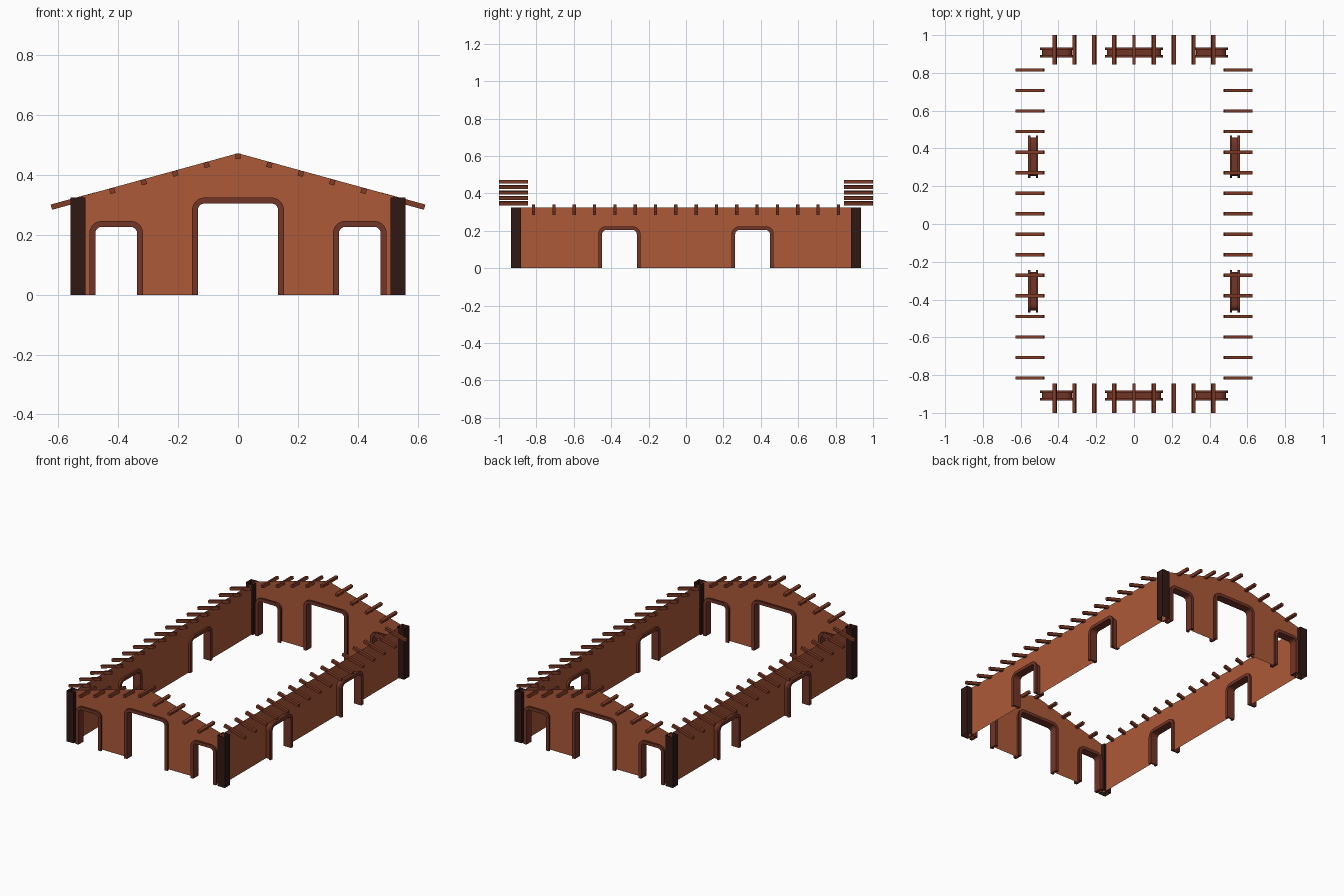
import bpy, bmesh, math
from mathutils import Vector, Matrix

if "Cube" in bpy.data.objects:
    bpy.data.objects.remove(bpy.data.objects["Cube"])


def material(name, rgb):
    m = bpy.data.materials.new(name)
    m.diffuse_color = (*rgb, 1)
    m.use_nodes = True
    m.node_tree.nodes["Principled BSDF"].inputs["Base Color"].default_value = m.diffuse_color
    return m


WALL = material("red_clay", (0.42, 0.10, 0.04))
FRAME = material("frame_wood", (0.17, 0.035, 0.02))
POST = material("dark_post", (0.03, 0.009, 0.007))
BEAM = material("beam_wood", (0.22, 0.045, 0.02))


def finish(bm, name, mat):
    bmesh.ops.recalc_face_normals(bm, faces=bm.faces)
    me = bpy.data.meshes.new(name)
    bm.to_mesh(me)
    bm.free()
    me.materials.append(mat)
    ob = bpy.data.objects.new(name, me)
    bpy.context.collection.objects.link(ob)
    return ob


def end_map(s):
    # u along x, w outward along y
    return lambda u, w, z: Vector((u, s * w, z))


def side_map(s):
    # u along y, w outward along x
    return lambda u, w, z: Vector((s * w, u, z))


def arch(c, half, top, r, n=5):
    """Doorway path with rounded upper corners, plus outward normals."""
    pts = [((c - half, 0), (-1, 0))]
    for cx, a0 in ((c - half + r, math.pi), (c + half - r, math.pi / 2)):
        for i in range(n + 1):
            a = a0 - math.pi / 2 * i / n
            d = (math.cos(a), math.sin(a))
            pts.append(((cx + r * d[0], top - r + r * d[1]), d))
    pts.append(((c + half, 0), (1, 0)))
    return pts


def wall(name, place, w, doors, half_len, top):
    # single sheet wall with door notches cut into its lower edge
    outline = [(-half_len, 0)]
    for c, half, h in doors:
        outline += [p for p, _ in arch(c, half - 0.008, h - 0.008, 0.035)]
    outline += [(half_len, 0)] + top
    bm = bmesh.new()
    f = bm.faces.new([bm.verts.new(place(u, w, z)) for u, z in outline])
    bm.normal_update()
    bmesh.ops.triangulate(bm, faces=[f])
    finish(bm, name, WALL)


# channel section: (offset outward in the wall plane, offset across the wall)
D = 0.026
SECTION = [(-0.020, -D), (-0.020, D), (0, D), (0, D - 0.012),
           (-0.010, D - 0.012), (-0.010, -D + 0.012), (0, -D + 0.012), (0, -D)]


def door_frame(name, place, w, door):
    c, half, h = door
    bm = bmesh.new()
    rings = []
    for (u, z), (nu, nz) in arch(c, half, h, 0.042):
        rings.append([bm.verts.new(place(u + o * nu, w + d, z + o * nz)) for o, d in SECTION])
    k = len(SECTION)
    for a, b in zip(rings, rings[1:]):
        for i in range(k):
            bm.faces.new((a[i], a[(i + 1) % k], b[(i + 1) % k], b[i]))
    bm.faces.new(rings[0])
    bm.faces.new(rings[-1])
    finish(bm, name, FRAME)


def beam(bm, centre, size, tilt):
    m = Matrix.Translation(centre) @ Matrix.Rotation(tilt, 4, 'Y') @ Matrix.Diagonal((*size, 1))
    bmesh.ops.create_cube(bm, size=1, matrix=m)


SLOPE = 0.275
TILT = math.atan(SLOPE)
APEX = 0.473
END_DOORS = [(-0.407, 0.09, 0.247), (0, 0.154, 0.325), (0.407, 0.09, 0.247)]
SIDE_DOORS = [(-0.356, 0.113, 0.224), (0.356, 0.113, 0.224)]

# gable ends with their frames and purlin stubs
for s, label in ((-1, "front"), (1, "back")):
    place = end_map(s)
    eave = APEX - SLOPE * 0.52
    wall(label + "_gable_wall", place, 0.91, END_DOORS, 0.52,
         [(0.52, eave), (0, APEX), (-0.52, eave)])
    for i, d in enumerate(END_DOORS):
        door_frame(f"{label}_door_frame_{i}", place, 0.908, d)
    bm = bmesh.new()
    for i in range(-4, 5):
        x = 0.105 * i
        tilt = TILT * ((i > 0) - (i < 0))
        beam(bm, (x, s * 0.9225, APEX - 0.010 - SLOPE * abs(x)), (0.018, 0.155, 0.018), tilt)
    finish(bm, label + "_purlin_ends", BEAM)

# long side walls with their frames and rafter stubs
for s, label in ((-1, "left"), (1, "right")):
    place = side_map(s)
    wall(label + "_side_wall", place, 0.521, SIDE_DOORS, 0.915,
         [(0.915, 0.325), (-0.915, 0.325)])
    for i, d in enumerate(SIDE_DOORS):
        door_frame(f"{label}_door_frame_{i}", place, 0.534, d)
    bm = bmesh.new()
    for i in range(16):
        beam(bm, (s * 0.55, -0.815 + 1.63 * i / 15, 0.313), (0.153, 0.017, 0.018), s * TILT)
    finish(bm, label + "_rafter_ends", BEAM)

# open square corner posts
for sx in (-1, 1):
    for sy in (-1, 1):
        bm = bmesh.new()
        m = Matrix.Translation((sx * 0.535, sy * 0.908, 0.1625)) @ Matrix.Diagonal((0.051, 0.053, 0.325, 1))
        bmesh.ops.create_cube(bm, size=1, matrix=m)
        bm.normal_update()
        caps = [f for f in bm.faces if abs(f.normal.z) > 0.9]
        bmesh.ops.delete(bm, geom=caps, context='FACES_ONLY')
        finish(bm, "corner_post", POST)
